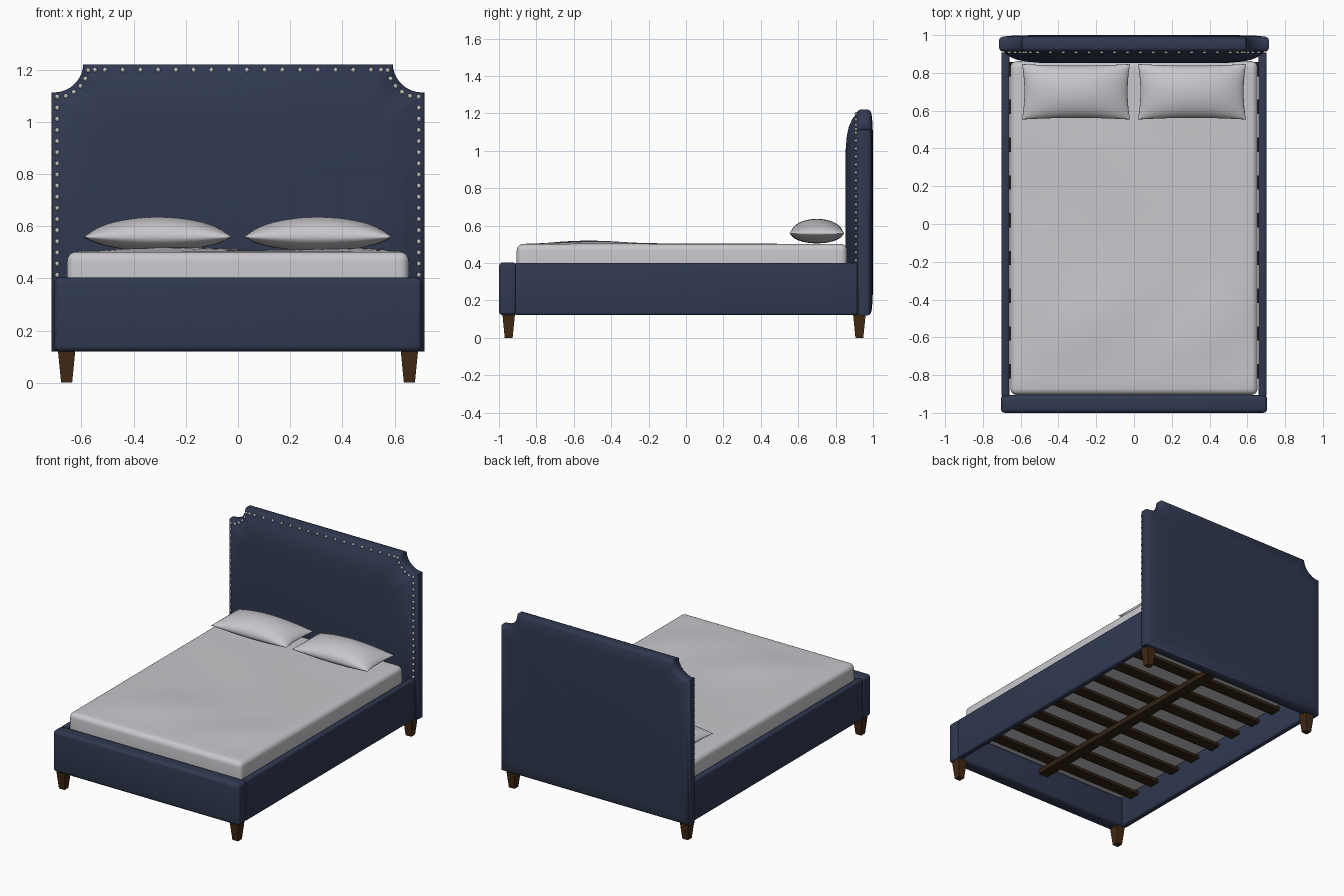
import bpy, bmesh, math
from mathutils import Vector, Matrix

if "Cube" in bpy.data.objects:
    bpy.data.objects.remove(bpy.data.objects["Cube"])


def material(name, rgb):
    m = bpy.data.materials.new(name)
    m.diffuse_color = (*rgb, 1)
    m.use_nodes = True
    m.node_tree.nodes["Principled BSDF"].inputs["Base Color"].default_value = m.diffuse_color
    return m


NAVY = material("navy fabric", (0.030, 0.041, 0.083))
LINEN = material("pale grey linen", (0.58, 0.57, 0.60))
WOOD = material("dark brown wood", (0.055, 0.022, 0.007))
SLAT = material("slat wood", (0.032, 0.016, 0.006))
SILVER = material("silver", (0.52, 0.52, 0.50))


def finish(bm, name, mat, angle=40):
    bmesh.ops.recalc_face_normals(bm, faces=bm.faces[:])
    me = bpy.data.meshes.new(name)
    bm.to_mesh(me)
    bm.free()
    me.materials.append(mat)
    ob = bpy.data.objects.new(name, me)
    bpy.context.collection.objects.link(ob)
    bpy.ops.object.select_all(action='DESELECT')
    ob.select_set(True)
    bpy.context.view_layer.objects.active = ob
    bpy.ops.object.shade_smooth_by_angle(angle=math.radians(angle))
    return ob


def box_mesh(lo, hi, bevel=0.0, segments=3):
    lo, hi = Vector(lo), Vector(hi)
    bm = bmesh.new()
    bmesh.ops.create_cube(bm, size=1)
    for v in bm.verts:
        v.co = (lo + hi) / 2 + v.co * (hi - lo)
    if bevel:
        bmesh.ops.bevel(bm, geom=bm.edges[:], offset=bevel, segments=segments,
                        profile=0.5, affect='EDGES')
    return bm


# Headboard: nested outlines with scooped top corners, puffed toward the front
CX, CZ = 0.705, 1.225


def scoop(d, n):
    r = 0.112 + d
    a0 = -math.acos((0.715 - d - CX) / r)
    a1 = -math.pi - math.asin((1.22 - d - CZ) / r)
    return [(CX + r * math.cos(a0 + (a1 - a0) * i / n),
             CZ + r * math.sin(a0 + (a1 - a0) * i / n)) for i in range(n + 1)]


def outline(d):
    right = [(0.715 - d, 0.12 + d)] + scoop(d, 10)
    return right + [(-x, z) for x, z in reversed(right)]


bm = bmesh.new()
profile = [(0.20, 1.0), (0.08, 0.998), (0.02, 0.992), (0.005, 0.984), (0, 0.972),
           (0, 0.932), (0.006, 0.919), (0.022, 0.911), (0.05, 0.889),
           (0.09, 0.871), (0.14, 0.860), (0.22, 0.853)]
rings = [[bm.verts.new((x, y, z)) for x, z in outline(d)] for d, y in profile]
for a, b in zip(rings, rings[1:]):
    for i in range(len(a)):
        j = (i + 1) % len(a)
        bm.faces.new((a[i], a[j], b[j], b[i]))
bm.faces.new(rings[0])
bm.faces.new(rings[-1])
finish(bm, "headboard", NAVY)

# Nail heads following the headboard border
spots = [(0.693, 0.413 + 0.0427 * i) for i in range(17)]
spots += scoop(0.022, 5)[1:]
spots += [(0.034 + 0.068 * i, 1.199) for i in range(8)] + [(0.548, 1.199)]
bm = bmesh.new()
for x, z in spots:
    for s in (1, -1):
        bmesh.ops.create_uvsphere(
            bm, u_segments=10, v_segments=6, radius=0.0095,
            matrix=Matrix.Translation((s * x, 0.909, z)) @ Matrix.Diagonal((1, 0.8, 1, 1)))
finish(bm, "nail_heads", SILVER, 60)

# Upholstered frame
finish(box_mesh((-0.705, -1.0, 0.12), (0.705, -0.905, 0.403), 0.022, 4), "footboard", NAVY)
for side, s in (("right", 1), ("left", -1)):
    xs = sorted((s * 0.66, s * 0.702))
    finish(box_mesh((xs[0], -0.915, 0.122), (xs[1], 0.92, 0.40), 0.012),
           side + "_rail", NAVY)

# Tapered square legs
for side, s in (("right", 1), ("left", -1)):
    for end, y in (("front", -0.948), ("back", 0.927)):
        bm = box_mesh((-0.034, -0.034, 0), (0.034, 0.034, 0.13))
        for v in bm.verts:
            k = 0.62 if v.co.z < 0.05 else 1
            v.co = Vector((v.co.x * k + s * 0.657, v.co.y * k + y, v.co.z))
        finish(bm, f"{end}_{side}_leg", WOOD, 20)

# Slats and the centre beam under them
for i in range(9):
    y = -0.78 + 0.2 * i
    finish(box_mesh((-0.662, y - 0.038, 0.28), (0.662, y + 0.038, 0.302)), f"slat_{i + 1}", SLAT)
finish(box_mesh((-0.035, -0.90, 0.245), (0.035, 0.90, 0.28)), "centre_beam", SLAT)

# Mattress with a softly rumpled top
bm = box_mesh((-0.655, -0.905, 0.30), (0.655, 0.862, 0.502), 0.035, 5)


def slice_mesh(co, no):
    bmesh.ops.bisect_plane(bm, geom=bm.verts[:] + bm.edges[:] + bm.faces[:],
                           plane_co=co, plane_no=no)


for i in range(1, 24):
    slice_mesh((-0.62 + 1.24 * i / 24, 0, 0), (1, 0, 0))
for i in range(1, 32):
    slice_mesh((0, -0.87 + 1.70 * i / 32, 0), (0, 1, 0))
for v in bm.verts:
    x, y, z = v.co
    if z > 0.495:
        edge = max(0, min(1, (0.64 - abs(x)) / 0.15)) * max(0, min(1, (y + 0.89) / 0.2))
        fold = 0.5 + 0.5 * math.sin(9 * x - 7 * y)
        v.co.z += edge * (0.016 * math.exp(-((y + 0.5) / 0.28) ** 2) * (0.4 + 0.6 * fold)
                          + 0.002 * math.sin(5 * x + 6 * y) * (y < 0.5))
finish(bm, "mattress", LINEN)

# Pillows: two puffed sheets meeting in a pinched seam
N = 24
for side, s in (("right", 1), ("left", -1)):
    bm = bmesh.new()
    for puff in (0.078, -0.053):
        grid = []
        for i in range(N + 1):
            row = []
            for j in range(N + 1):
                u = math.sin(math.pi / 2 * (2 * i / N - 1))
                v = math.sin(math.pi / 2 * (2 * j / N - 1))
                h = max(0, 1 - u * u) ** 0.6 * max(0, 1 - v * v) ** 0.48
                x = 0.286 * u * (1 - 0.045 * (1 - v * v))
                y = 0.147 * v * (1 - 0.06 * (1 - u * u))
                row.append(bm.verts.new((s * 0.307 + x, 0.70 + y, 0.558 + puff * h)))
            grid.append(row)
        for i in range(N):
            for j in range(N):
                bm.faces.new((grid[i][j], grid[i + 1][j], grid[i + 1][j + 1], grid[i][j + 1]))
    bmesh.ops.remove_doubles(bm, verts=bm.verts[:], dist=0.00005)
    finish(bm, side + "_pillow", LINEN, 60)
